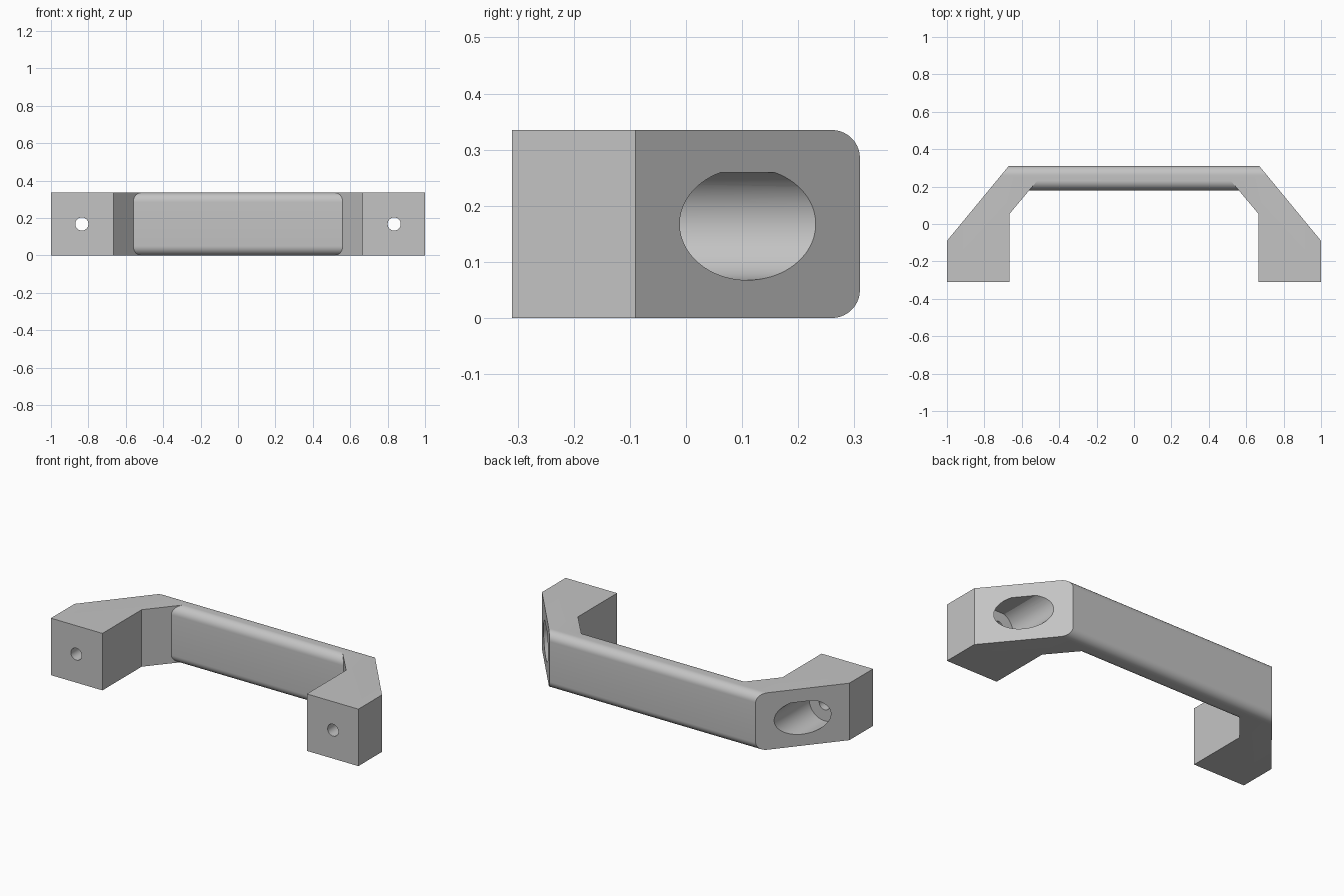
import bpy, bmesh, math

HEIGHT = 0.335
BACK, GRIP, SPLIT = 0.31, 0.18, 0.245   # depths of the grip
FILLET = 0.05
HOLE_X, HOLE_Z = 0.835, HEIGHT / 2

if "Cube" in bpy.data.objects:
    bpy.data.objects.remove(bpy.data.objects["Cube"])

grey = bpy.data.materials.new("light grey")
grey.use_nodes = True
colour = (0.55, 0.55, 0.55, 1)
grey.diffuse_color = colour
grey.node_tree.nodes["Principled BSDF"].inputs["Base Color"].default_value = colour


def prism(name, points, direction, bevel_y=None):
    """Extrude a closed outline; optionally round its long edges at one depth."""
    bm = bmesh.new()
    face = bm.faces.new([bm.verts.new(p) for p in points])
    made = bmesh.ops.extrude_face_region(bm, geom=[face])["geom"]
    moved = [v for v in made if isinstance(v, bmesh.types.BMVert)]
    bmesh.ops.translate(bm, vec=direction, verts=moved)
    bmesh.ops.recalc_face_normals(bm, faces=bm.faces)
    if bevel_y is not None:
        edges = [e for e in bm.edges
                 if all(abs(v.co.y - bevel_y) < 1e-4 for v in e.verts)
                 and abs(e.verts[0].co.x - e.verts[1].co.x) > 0.1]
        bmesh.ops.bevel(bm, geom=edges, offset=FILLET, segments=10,
                        profile=0.5, affect='EDGES')
    mesh = bpy.data.meshes.new(name)
    bm.to_mesh(mesh)
    bm.free()
    mesh.materials.append(grey)
    obj = bpy.data.objects.new(name, mesh)
    bpy.context.collection.objects.link(obj)
    return obj


def combine(target, tool, operation):
    """Apply an exact boolean and discard the tool."""
    mod = target.modifiers.new(operation.lower(), 'BOOLEAN')
    mod.operation, mod.object, mod.solver = operation, tool, 'EXACT'
    bpy.context.view_layer.objects.active = target
    bpy.ops.object.modifier_apply(modifier=mod.name)
    bpy.data.objects.remove(tool)


def bore(name, x, radius, y0, y1, flat=0.0):
    """Cylinder along y; flat is the half angle of a flattened top."""
    steps = 64
    sweep = 2 * math.pi - 2 * flat
    count = steps + 1 if flat else steps
    points = []
    for i in range(count):
        a = math.pi / 2 + flat + sweep * i / steps
        points.append((x + radius * math.cos(a), y0, HOLE_Z + radius * math.sin(a)))
    return prism(name, points, (0, y1 - y0, 0))


# Legs and back of the grip: half outline, mirrored
inner_x = 0.665 - (SPLIT - 0.055) * 0.84
half = [(inner_x, SPLIT), (0.665, 0.055), (0.665, -0.31), (1, -0.31),
        (1, -0.09), (0.67, BACK)]
outline = half + [(-x, y) for x, y in reversed(half)]
handle = prism("pull_handle", [(x, y, 0) for x, y in outline],
               (0, 0, HEIGHT), BACK)

# Rounded front of the grip, running into both legs
end = 0.62
grip = prism("grip_front", [(-end, GRIP, 0), (end, GRIP, 0),
                            (end, SPLIT, 0), (-end, SPLIT, 0)],
             (0, 0, HEIGHT), GRIP)
combine(handle, grip, 'UNION')

# Screw holes with wide counterbores opening on the sloped faces
for side in (-1, 1):
    x = side * HOLE_X
    combine(handle, bore("counterbore", x, 0.1, -0.095, 0.5, math.radians(24)),
            'DIFFERENCE')
    combine(handle, bore("screw_hole", x, 0.035, -0.5, 0.0), 'DIFFERENCE')

bpy.ops.object.select_all(action='DESELECT')
handle.select_set(True)
bpy.context.view_layer.objects.active = handle
bpy.ops.object.shade_smooth_by_angle(angle=math.radians(22))
